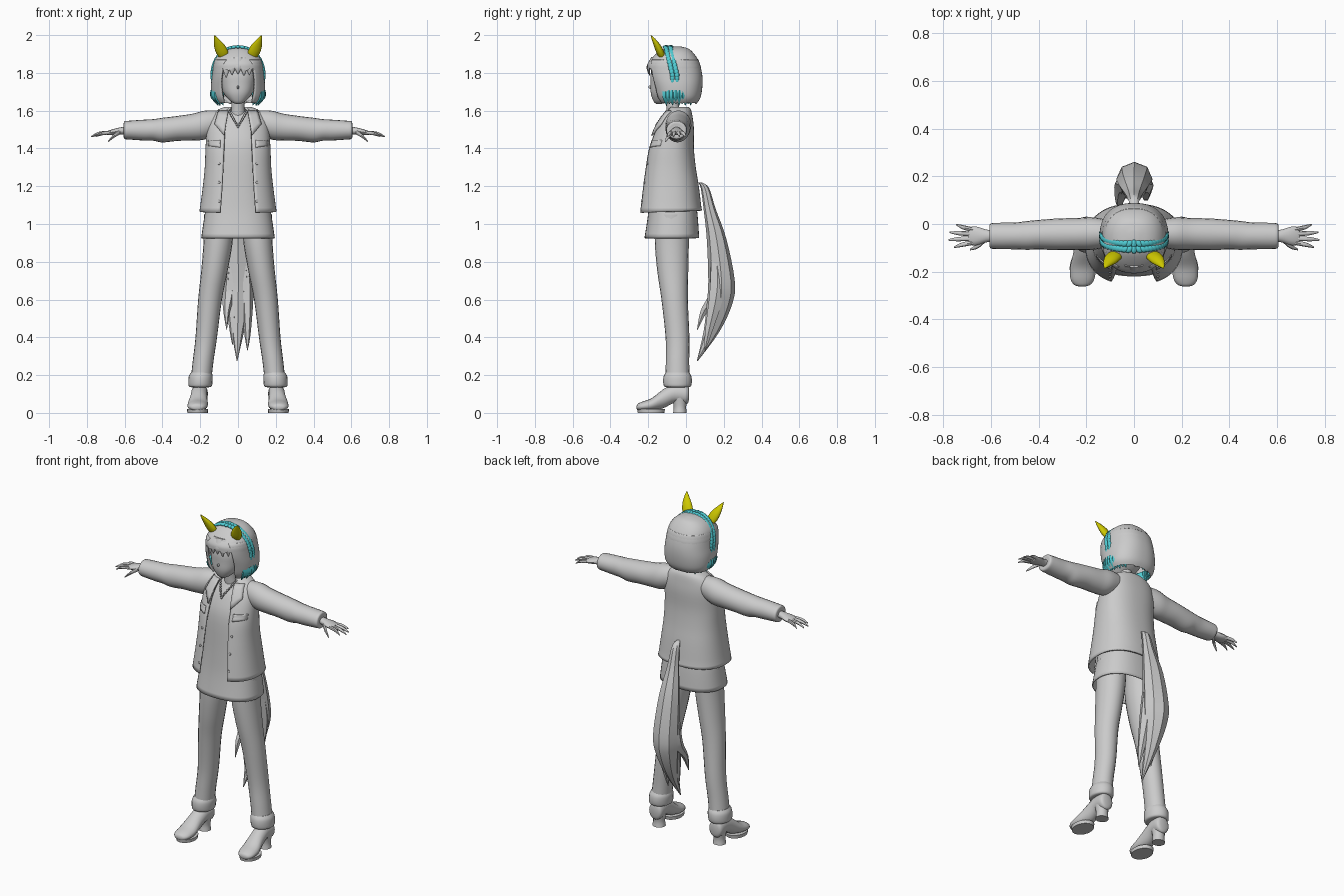
import bpy, bmesh, math
from mathutils import Vector

X, Y, Z = Vector((1, 0, 0)), Vector((0, 1, 0)), Vector((0, 0, 1))
P = 0.85  # squareness of body sections


def material(name, col):
    m = bpy.data.materials.new(name)
    m.diffuse_color = (*col, 1)
    return m


GREY = material("grey", (0.6, 0.6, 0.6))
YELLOW = material("yellow", (0.62, 0.58, 0.0))
CYAN = material("cyan", (0.08, 0.6, 0.65))


def smooth(rows, k=4):
    """Catmull-Rom interpolation between rows of numbers."""
    out, n = [], len(rows)
    for i in range(n - 1):
        a, b, c, d = rows[max(i - 1, 0)], rows[i], rows[i + 1], rows[min(i + 2, n - 1)]
        for j in range(k):
            t = j / k
            out.append([q + 0.5 * t * (r - p + t * (2 * p - 5 * q + 4 * r - s + t * (3 * (q - r) + s - p)))
                        for p, q, r, s in zip(a, b, c, d)])
    return out + [list(rows[-1])]


def finish(name, bm, mat, thick=0, angle=45):
    bmesh.ops.recalc_face_normals(bm, faces=bm.faces)
    me = bpy.data.meshes.new(name)
    bm.to_mesh(me)
    bm.free()
    ob = bpy.data.objects.new(name, me)
    bpy.context.collection.objects.link(ob)
    me.materials.append(mat)
    bpy.ops.object.select_all(action='DESELECT')
    ob.select_set(True)
    bpy.context.view_layer.objects.active = ob
    bpy.ops.object.shade_smooth_by_angle(angle=math.radians(angle))
    if thick:
        mod = ob.modifiers.new("thickness", 'SOLIDIFY')
        mod.thickness = thick
        mod.offset = -1
    return ob


def skin(name, rings, mat, closed=True, caps=(True, True), thick=0, angle=45):
    bm = bmesh.new()
    vs = [[bm.verts.new(p) for p in r] for r in rings]
    n = len(vs[0])
    for r0, r1 in zip(vs, vs[1:]):
        for i in range(n if closed else n - 1):
            j = (i + 1) % n
            bm.faces.new((r0[i], r0[j], r1[j], r1[i]))
    for cap, r in zip(caps, (vs[0], vs[-1])):
        if cap:
            bm.faces.new(r)
    return finish(name, bm, mat, thick, angle)


def tube(name, rows, mat, u=X, v=Y, n=12, k=4, angle=45):
    """Rows are centre x, y, z and the radii along u and v."""
    rings = [[Vector(r[:3]) + u * r[3] * math.cos(2 * math.pi * i / n) + v * r[4] * math.sin(2 * math.pi * i / n)
              for i in range(n)] for r in smooth(rows, k)]
    return skin(name, rings, mat, angle=angle)


def shell(name, rows, mat, n=40, thick=0, caps=(False, False), hem=None):
    """Rows are z, front y, back y, half width and half of the front opening."""
    rings, open_front = [], any(r[4] for r in rows)
    for i, (z, yf, yb, rx, gap) in enumerate(smooth(rows)):
        t0 = math.asin(min(1, max(gap, 0) / rx) ** (1 / P)) if open_front else 0
        ring = []
        for j in range(n):
            t = t0 + (2 * math.pi - 2 * t0) * j / (n - 1 if open_front else n)
            s, c = math.sin(t), math.cos(t)
            x = math.copysign(abs(s) ** P, s) * rx
            y = (yf + yb) / 2 - math.copysign(abs(c) ** P, c) * (yb - yf) / 2
            ring.append((x, y, z + (hem(j, c) if hem and i == 0 else 0)))
        rings.append(ring)
    return skin(name, rings, mat, not open_front, caps, thick)


def ball(name, loc, scale, mat, rot=None):
    bm = bmesh.new()
    bmesh.ops.create_uvsphere(bm, u_segments=10, v_segments=6, radius=1)
    ob = finish(name, bm, mat)
    ob.location, ob.scale = loc, scale
    if rot:
        ob.rotation_euler = rot
    return ob


# Dress with a flared hem
dress = [(.925, -.22, .07, .195, 0), (1.06, -.2, .06, .175, 0), (1.2, -.19, .04, .15, 0), (1.4, -.178, .02, .14, 0),
         (1.5, -.145, .015, .12, 0), (1.56, -.11, .01, .08, 0), (1.6, -.085, 0, .045, 0)]
shell("dress", dress, GREY, thick=.006)

# Open jacket with sleeves
jacket = [(1.06, -.255, .085, .205, .095), (1.2, -.237, .068, .186, .085), (1.3, -.222, .052, .176, .08),
          (1.4, -.203, .042, .172, .075), (1.5, -.165, .042, .165, .07), (1.56, -.13, .036, .15, .062),
          (1.6, -.1, .028, .115, .05), (1.62, -.085, .015, .07, .035)]
shell("jacket", jacket, GREY, n=56, thick=.01, hem=lambda j, c: .012 * (1 - c) / 2)


def on_jacket(x, z, lift):
    r = min(smooth(jacket, 8), key=lambda q: abs(q[0] - z))
    s = min(1, abs(x) / r[3]) ** (1 / P)
    return Vector((x, (r[1] + r[2]) / 2 - (1 - s * s) ** (P / 2) * (r[2] - r[1]) / 2 - lift, z))


def patch(name, a, b, c, d, lift=.006):
    """Plate between four x, z corners that follows the jacket front."""
    pts = [[on_jacket(*[(a[k] * (1 - u) + b[k] * u) * (1 - v) + (d[k] * (1 - u) + c[k] * u) * v for k in (0, 1)], lift)
            for u in (0, .25, .5, .75, 1)] for v in (0, .25, .5, .75, 1)]
    return skin(name, pts, GREY, closed=False, caps=(False, False), thick=.008)


for s in (-1, 1):
    side = "left" if s < 0 else "right"
    # Collar, pocket flaps and buttons
    patch(side + "_lapel", (s * .052, 1.6), (s * .105, 1.6), (s * .125, 1.53), (s * .075, 1.47), .012)
    patch(side + "_pocket_flap", (s * .095, 1.445), (s * .16, 1.445), (s * .16, 1.415), (s * .095, 1.405))
    for z in (1.12, 1.22, 1.32, 1.42):
        ball(side + "_button", on_jacket(s * .1, z, .002), (.007, .004, .007), GREY)
    # Sleeve
    tube(side + "_sleeve", [(s * x, y, z, a, b) for x, y, z, a, b in (
        (.08, -.04, 1.545, .05, .055), (.17, -.04, 1.525, .068, .076), (.24, -.042, 1.513, .067, .071),
        (.32, -.043, 1.506, .066, .066), (.4, -.045, 1.497, .062, .065), (.45, -.048, 1.498, .06, .057),
        (.5, -.05, 1.497, .056, .055), (.57, -.05, 1.497, .055, .05), (.602, -.05, 1.497, .051, .046),
        (.604, -.05, 1.497, .03, .025))], GREY, Y, Z, 20)
    # Hand, fingers and thumb
    tube(side + "_palm", [(s * x, -.05, z, a, b) for x, z, a, b in (
        (.59, 1.495, .024, .02), (.62, 1.493, .027, .019), (.66, 1.487, .039, .016), (.69, 1.482, .036, .011),
        (.695, 1.481, .02, .006))], GREY, Y, Z)
    for y0, x1, y1, z1 in ((-.077, .755, -.098, 1.463), (-.06, .778, -.067, 1.462), (-.042, .772, -.035, 1.463),
                           (-.025, .745, -.002, 1.465)):
        xm = .675 * .4 + x1 * .6
        tube(side + "_finger", [(s * .67, y0, 1.485, .01, .01), (s * xm, (y0 + y1) / 2, 1.479, .009, .009),
                                (s * x1, y1, z1, .003, .003)], GREY, Y, Z, 8)
    tube(side + "_thumb", [(s * .625, -.065, 1.488, .014, .014), (s * .655, -.092, 1.468, .011, .011),
                           (s * .688, -.108, 1.437, .003, .004)], GREY, Y, Z, 8)
    # Leg with rolled trouser cuff
    tube(side + "_leg", [(s * x, y, z, a, b) for x, y, z, a, b in (
        (.1, -.075, 1.05, .08, .09), (.106, -.075, .9, .077, .09), (.125, -.07, .75, .07, .082),
        (.148, -.06, .6, .063, .07), (.168, -.045, .4, .057, .063), (.185, -.045, .27, .055, .062),
        (.195, -.045, .18, .055, .064))], GREY, n=20)
    tube(side + "_cuff", [(s * x, -.045, z, a, b) for x, z, a, b in (
        (.194, .215, .054, .062), (.197, .195, .063, .073), (.199, .165, .064, .076), (.2, .14, .06, .07),
        (.2, .135, .04, .05))], GREY, n=20)
    # Shoe with heel and sole
    tube(side + "_shoe", [(s * x, y, z, a, b) for x, y, z, a, b in (
        (.203, .016, .1, .025, .03), (.203, .002, .098, .043, .052), (.204, -.06, .103, .044, .05),
        (.208, -.12, .075, .046, .05), (.213, -.18, .045, .054, .034), (.216, -.23, .035, .05, .025),
        (.217, -.255, .031, .033, .017), (.217, -.262, .03, .01, .006))], GREY, X, Z, 16)
    tube(side + "_heel", [(s * .204, -.032, 0, .038, .036), (s * .204, -.032, .035, .034, .033),
                          (s * .204, -.032, .085, .04, .043)], GREY, n=12)
    tube(side + "_sole", [(s * .214, -.185, 0, .054, .07), (s * .214, -.185, .02, .056, .074)], GREY, n=20, k=1)
    # Ear
    tube(side + "_ear", [(s * .073, -.122, 1.87, .018, .014), (s * .083, -.135, 1.905, .033, .021),
                         (s * .098, -.152, 1.945, .029, .019), (s * .115, -.172, 1.98, .013, .01),
                         (s * .124, -.186, 2.0, .001, .001)], YELLOW, n=16)
    # Coloured tips under the side hair
    for i in range(9):
        t = math.radians(62 + i * 9)
        x, y = s * math.sin(t), -math.cos(t)
        tube(side + "_under_hair", [(x * .128, -.052 + y * .118, 1.71, .018, .02),
                                    (x * .128, -.052 + y * .118, 1.67, .017, .019),
                                    (x * .108, -.052 + y * .108, 1.628 + .006 * (i % 2), .002, .002)], CYAN, n=6)

# Neck and head
tube("neck", [(0, -.06, 1.56, .042, .04), (0, -.07, 1.62, .034, .034), (0, -.075, 1.68, .036, .036)], GREY, n=16)
shell("head", [(1.636, -.158, -.13, .012, 0), (1.65, -.172, -.08, .04, 0), (1.69, -.186, -.01, .075, 0),
               (1.74, -.188, .03, .092, 0), (1.8, -.186, .05, .1, 0), (1.87, -.16, .04, .09, 0),
               (1.91, -.1, 0, .04, 0)], GREY, caps=(True, True))
ball("nose", (0, -.187, 1.725), (.006, .012, .01), GREY)

# Necklace of links
for i in range(-9, 10):
    f = abs(i) / 9
    ball("necklace_link", (i / 9 * .052, -.16 + .07 * f ** 1.3, 1.515 + .09 * f), (.006, .005, .007), GREY)

# Bob hair: open lower part, closed crown and fringe
shell("bob_hair", [(1.635, -.14, .055, .115, .07), (1.67, -.165, .077, .138, .082), (1.73, -.185, .087, .143, .09),
                   (1.79, -.203, .086, .137, .088), (1.85, -.203, .073, .13, .075), (1.87, -.19, .065, .124, .06)],
      GREY, n=60, thick=.012, hem=lambda j, c: (.026 if abs(c) < .75 else 0) + .014 * abs(j % 6 - 3) / 3)
shell("hair_crown", [(1.825, -.206, .08, .134, 0), (1.85, -.203, .073, .13, 0), (1.88, -.18, .058, .12, 0),
                     (1.91, -.147, .035, .096, 0), (1.93, -.115, .01, .062, 0), (1.94, -.07, -.03, .018, 0)],
      GREY, caps=(False, True), hem=lambda j, c: -.006 * (j % 3))
for x, z, w in ((-.088, 1.74, .02), (-.06, 1.775, .022), (-.03, 1.79, .02), (0, 1.795, .022), (.03, 1.785, .02),
                (.058, 1.79, .02), (.088, 1.74, .02)):
    c = 6 * x * x
    tube("fringe", [(x * .8, -.175 + c, 1.885, w, .008), (x, -.2 + c, 1.835, w, .008),
                    (x * 1.06, -.198 + c, z, .002, .002)], GREY, n=8)

# Braided band across the crown
N = 30
for i in range(N + 1):
    t = math.pi * (i / N * 1.16 - .08)
    c, h = math.cos(t), math.sin(t)
    p = Vector((.137 * math.copysign(abs(c) ** .9, c), -.06 - .035 * max(h, 0), 1.79 + .148 * h))
    for d in (-1, 1):
        ob = ball("braid_plait", p + Y * .012 * d, (.013, .018, .009), CYAN)
        out = Vector((c, -.1, h)).normalized()
        m = out.to_track_quat('Z', 'Y')
        ob.rotation_euler = (m.to_matrix() @ Vector((0, 0, 1)).to_track_quat('Z', 'Y').to_matrix()).to_euler()

# Tail with split ends
tube("tail", [(0, .075, 1.22, .012, .01), (0, .1, 1.19, .024, .022), (0, .125, 1.08, .036, .032),
              (0, .162, .92, .062, .052), (.002, .188, .7, .076, .07), (0, .178, .58, .066, .068),
              (-.002, .135, .43, .034, .042), (-.005, .06, .275, .002, .003)], GREY, n=8, angle=30)
for x0, x1, y1, z1 in ((-.045, -.06, .06, .44), (.045, .05, .1, .33), (.03, .012, .13, .38), (-.035, -.03, .11, .36)):
    tube("tail_strand", [(x0 * .8, .16, .85, .02, .03), (x0 * 1.05, .165, .65, .034, .045),
                         (x1, y1 * .6 + .06, z1 + .1, .018, .022), (x1, y1, z1, .001, .002)], GREY, n=6, angle=30)
